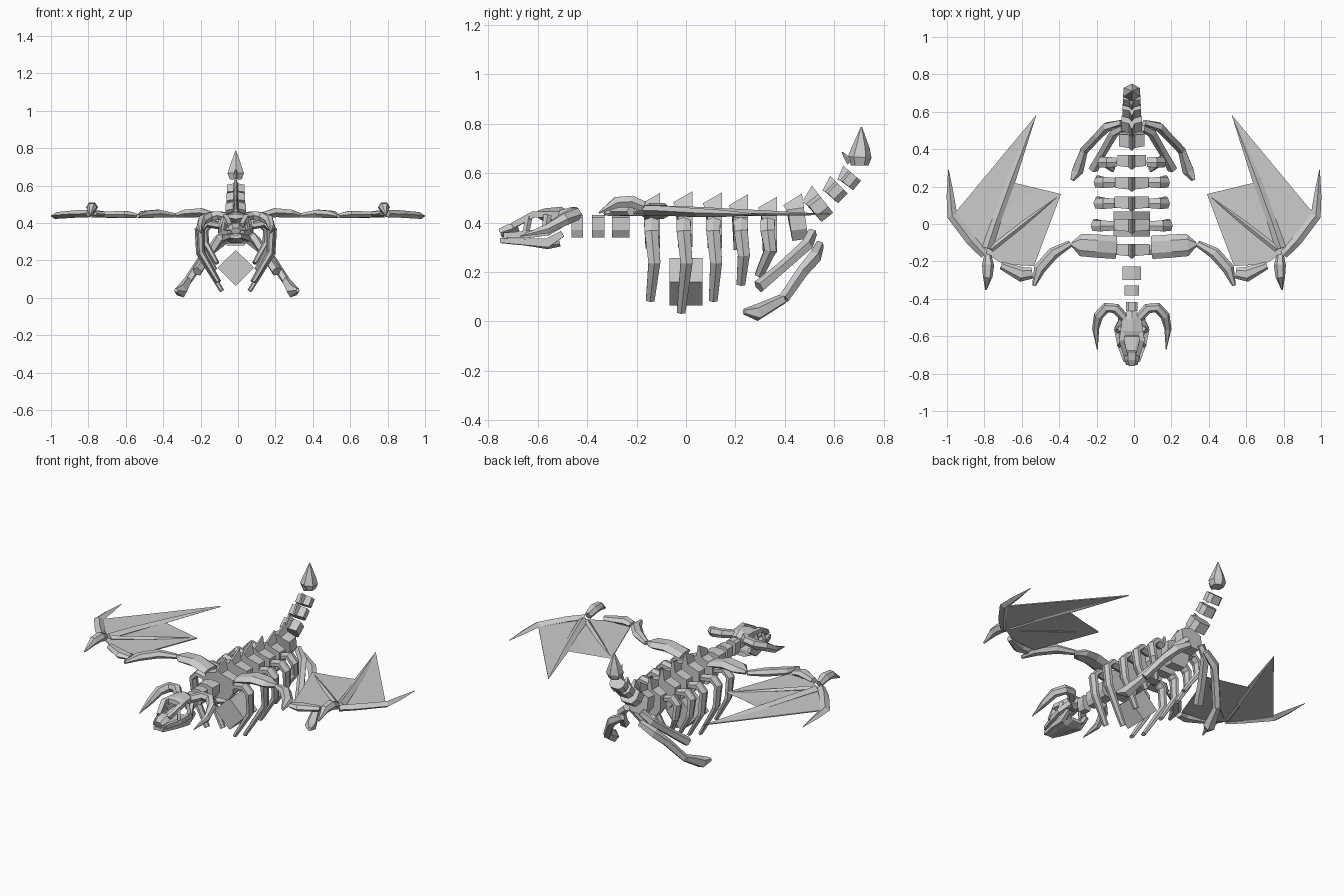
import bpy, bmesh, math
from mathutils import Vector, Matrix

if "Cube" in bpy.data.objects:
    bpy.data.objects.remove(bpy.data.objects["Cube"], do_unlink=True)

bone = bpy.data.materials.new("bone grey")
bone.use_nodes = True
bone.diffuse_color = (0.6, 0.6, 0.6, 1)
bone.node_tree.nodes["Principled BSDF"].inputs["Base Color"].default_value = (0.6, 0.6, 0.6, 1)

CX = -0.012            # centre line of the trunk
Y, Z = Vector((0, 1, 0)), Vector((0, 0, 1))


def finish(name, bm):
    bmesh.ops.recalc_face_normals(bm, faces=bm.faces)
    me = bpy.data.meshes.new(name)
    bm.to_mesh(me)
    bm.free()
    me.materials.append(bone)
    ob = bpy.data.objects.new(name, me)
    bpy.context.collection.objects.link(ob)
    return ob


def skin(bm, rings):
    """Join rings of points into a closed solid."""
    vs = [[bm.verts.new(p) for p in r] for r in rings]
    n = len(vs[0])
    for a, b in zip(vs, vs[1:]):
        for i in range(n):
            bm.faces.new((a[i], a[(i + 1) % n], b[(i + 1) % n], b[i]))
    bm.faces.new(vs[0])
    bm.faces.new(vs[-1][::-1])


def limb(name, pts, n=6, turn=0.0, ref=Z, cx=CX, side=1):
    """Faceted bone through (x, y, z, half width, half height) points."""
    ps = [Vector(p[:3]) for p in pts]
    rings = []
    for i, p in enumerate(ps):
        t = (ps[min(i + 1, len(ps) - 1)] - ps[max(i - 1, 0)]).normalized()
        u = t.cross(ref).normalized()
        v = u.cross(t)
        ring = []
        for k in range(n):
            a = 2 * math.pi * k / n + turn
            q = p + u * math.cos(a) * pts[i][3] + v * math.sin(a) * pts[i][4]
            ring.append((cx + side * q.x, q.y, q.z))
        rings.append(ring)
    bm = bmesh.new()
    skin(bm, rings)
    return finish(name, bm)


def pair(name, pts, **kw):
    for side, word in ((1, "left_"), (-1, "right_")):
        limb(word + name, pts, side=side, **kw)


def vertebra(name, y, z, w, length, s=1.0, tilt=0.0, fin=True):
    """Bevelled block with a backswept ridge; z is the middle of its height."""
    h = length / 2
    rings = []
    for e, lean, peak in ((-h, -0.02, 0.07), (h, 0.0, 0.115)):
        top = peak if fin else 0.045 / s
        sh = 0.02 if fin else 0.035 / s
        low = -0.11 if fin else -0.045 / s
        mid = -0.06 if fin else -0.015 / s
        lean = lean * s if fin else 0
        half = [(w * .6, low, 0), (w, mid, 0), (w, sh, 0),
                (0.018 * (.4 + .6 * s), sh + .025 if fin else top, lean * .4)]
        crest = [(0.005 if fin else 0.012, top, lean)]
        prof = half + crest
        ring = [(x, e + d, q * s) for x, q, d in prof]
        ring += [(-x, e + d, q * s) for x, q, d in reversed(prof)]
        rings.append(ring)
    m = Matrix.Translation((CX, y, z)) @ Matrix.Rotation(math.radians(tilt), 4, 'X')
    bm = bmesh.new()
    skin(bm, [[m @ Vector(p) for p in r] for r in rings])
    finish(name, bm)


# Neck
for i, (y, w, l) in enumerate(((-.44, .032, .048), (-.355, .038, .052), (-.264, .05, .072))):
    vertebra(f"neck_bone_{i + 1}", y, .385, w, l, fin=False)

# Back
for i, (y, z, w) in enumerate(((-.135, .405, .094), (-.003, .412, .094), (.117, .408, .092),
                               (.222, .40, .09), (.34, .39, .075))):
    vertebra(f"back_bone_{i + 1}", y, z, w, .058)

# Tail
for i, (y, z, w, l, s, t) in enumerate(((.45, .42, .068, .065, .82, 8), (.53, .475, .056, .06, .62, 38),
                                        (.60, .533, .05, .056, .45, 45), (.657, .58, .046, .05, .42, 50))):
    vertebra(f"tail_bone_{i + 1}", y, z, w, l, s, t)
limb("tail_tip", [(0, .703, .632, .036, .036), (0, .703, .665, .05, .048),
                  (0, .707, .705, .036, .036), (0, .71, .788, .002, .002)], ref=Y, turn=math.pi / 6)
limb("tail_tip_spur", [(0, .665, .645, .016, .016), (0, .632, .685, .003, .003)], n=4)

# Breastbone: a square block standing on its edge
limb("breastbone", [(0, -.066, .16, .098, .096), (0, .067, .16, .098, .096)], n=4)

# Ribs: out from the back, down, then inwards
for i, (y, out, bend, tip, back) in enumerate(((-.14, .19, .24, .085, -.005), (-.01, .2, .24, .037, -.01),
                                               (.11, .185, .24, .085, 0), (.222, .185, .27, .15, 0),
                                               (.33, .165, .29, .185, -.035))):
    reach = out - (bend - tip) * .62
    pair(f"rib_{i + 1}", [(.085, y, .385, .02, .028), (out - .035, y, .40, .022, .034),
                          (out, y, .365, .02, .032), (out - .005, y + .012, bend, .018, .028),
                          (reach, y + back, tip, .012, .02)], ref=Y)

# Hind legs: two bones side by side, the outer one ending in a foot
pair("thigh_bone", [(.05, .51, .36, .022, .022), (.10, .49, .31, .026, .026),
                    (.165, .38, .21, .024, .024), (.212, .295, .14, .028, .028)], n=5, cx=-.006)
pair("shin_bone", [(.06, .54, .31, .02, .02), (.14, .52, .26, .027, .03), (.19, .47, .20, .024, .026),
                   (.262, .395, .092, .024, .022)], n=5, cx=-.006)
pair("foot", [(.262, .395, .092, .022, .022), (.298, .285, .034, .034, .035),
              (.325, .235, .04, .012, .012)], n=5, cx=-.006)

# Wing arms
flat = dict(n=6, cx=0)
pair("upper_arm", [(.095, -.125, .43, .062, .018), (.20, -.118, .455, .062, .028),
                   (.285, -.112, .45, .06, .024), (.333, -.108, .44, .012, .014)], **flat)
pair("forearm", [(.34, -.105, .44, .018, .014), (.43, -.155, .45, .032, .024),
                 (.505, -.24, .445, .032, .022), (.535, -.33, .437, .01, .01)], **flat)
pair("hand", [(.545, -.262, .44, .03, .014), (.60, -.27, .446, .04, .022),
              (.71, -.222, .445, .02, .018)], **flat)
pair("thumb_claw", [(.782, -.17, .465, .02, .024), (.78, -.22, .485, .032, .028),
                    (.782, -.28, .482, .026, .026), (.792, -.352, .44, .004, .004)], **flat)

# Wing fingers, with a ridge along the top
ridge = dict(n=4, cx=0)
pair("outer_finger", [(.80, -.165, .45, .022, .02), (.87, -.09, .448, .028, .02),
                      (.972, .045, .44, .028, .018), (.982, .15, .437, .02, .014),
                      (.992, .29, .433, .002, .002)], **ridge)
pair("middle_finger", [(.785, -.13, .45, .028, .02), (.735, .02, .447, .024, .018),
                       (.655, .24, .44, .024, .014), (.525, .58, .433, .002, .002)], **ridge)
pair("inner_finger", [(.765, -.135, .45, .016, .014), (.60, -.005, .442, .014, .011),
                      (.39, .16, .435, .002, .002)], **ridge)

# Wing skin
skin_pts = [(.79, -.16, .44), (.965, .05, .437), (.525, .58, .433), (.66, .225, .436),
            (.39, .16, .435), (.535, -.225, .438), (.70, -.215, .44)]
for side, word in ((1, "left_"), (-1, "right_")):
    bm = bmesh.new()
    v = [bm.verts.new((side * x, y, z)) for x, y, z in skin_pts]
    for f in ((0, 1, 2), (0, 2, 3), (0, 3, 4), (0, 4, 5), (0, 5, 6)):
        bm.faces.new([v[k] for k in f])
    ob = finish(word + "wing_skin", bm)
    mod = ob.modifiers.new("thickness", 'SOLIDIFY')
    mod.thickness, mod.offset = .006, 0

# Skull: cranium, snout and bars that leave the openings free
limb("cranium", [(0, -.47, .415, .03, .025), (0, -.51, .425, .06, .04), (0, -.575, .432, .07, .026),
                 (0, -.60, .435, .045, .014)], turn=math.pi / 6, n=6)
limb("snout", [(0, -.68, .383, .04, .02), (0, -.72, .37, .042, .026), (0, -.752, .358, .028, .02)])
pair("brow_bar", [(.045, -.55, .435, .016, .016), (.055, -.62, .432, .02, .018),
                  (.033, -.70, .388, .016, .016)], n=4, turn=math.pi / 4)
pair("cheek_bar", [(.05, -.50, .40, .018, .02), (.082, -.56, .365, .016, .024),
                   (.068, -.64, .352, .015, .02), (.035, -.735, .348, .014, .016)], n=4, turn=math.pi / 4)
pair("eye_strut", [(.055, -.635, .425, .012, .014), (.068, -.65, .35, .012, .014)], n=4, ref=Y)
pair("temple_strut", [(.064, -.56, .43, .012, .016), (.082, -.57, .365, .012, .016)], n=4, ref=Y)
pair("fang", [(.03, -.735, .345, .009, .009), (.03, -.738, .315, .001, .001)], n=4, ref=Y)

# Lower jaw
pair("jaw_side", [(.065, -.50, .355, .012, .018), (.062, -.56, .318, .016, .026),
                  (.048, -.65, .322, .016, .018), (.02, -.75, .328, .016, .013)], n=4, turn=math.pi / 4)
limb("jaw_floor", [(0, -.51, .315, .05, .014), (0, -.56, .305, .058, .014), (0, -.65, .316, .045, .01),
                   (0, -.745, .325, .02, .01)], n=6)

# Curling horns
pair("horn", [(.04, -.50, .43, .024, .024), (.085, -.452, .44, .027, .026), (.135, -.447, .435, .028, .028),
              (.178, -.49, .415, .026, .028), (.193, -.56, .375, .019, .022),
              (.184, -.672, .345, .002, .002)], n=6)
